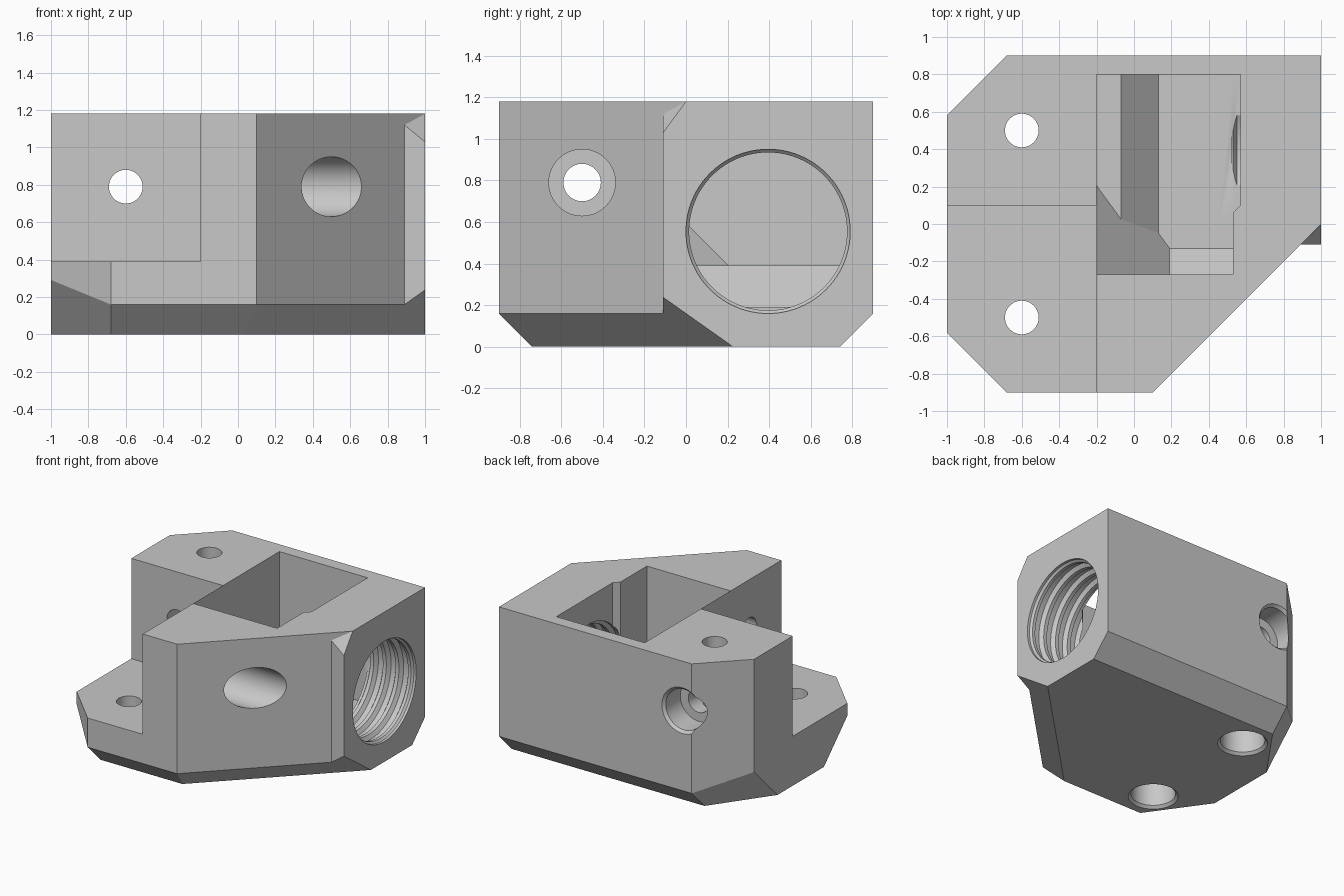
import bpy, bmesh, math
from mathutils import Vector

if "Cube" in bpy.data.objects:
    bpy.data.objects.remove(bpy.data.objects["Cube"], do_unlink=True)

grey = bpy.data.materials.new("light_grey")
grey.use_nodes = True
COLOUR = (0.58, 0.58, 0.58, 1)
grey.diffuse_color = COLOUR
grey.node_tree.nodes["Principled BSDF"].inputs["Base Color"].default_value = COLOUR


def finish(bm, name):
    bmesh.ops.recalc_face_normals(bm, faces=bm.faces[:])
    mesh = bpy.data.meshes.new(name)
    bm.to_mesh(mesh)
    bm.free()
    mesh.materials.append(grey)
    ob = bpy.data.objects.new(name, mesh)
    bpy.context.collection.objects.link(ob)
    return ob


def loft(bm, rings):
    """Closed skin over matching rings of points, capped at both ends."""
    rings = [[bm.verts.new(p) for p in ring] for ring in rings]
    for a, b in zip(rings, rings[1:]):
        for i in range(len(a)):
            j = (i + 1) % len(a)
            bm.faces.new((a[i], a[j], b[j], b[i]))
    bm.faces.new(rings[0][::-1])
    bm.faces.new(rings[-1])


def slice_off(bm, point, normal):
    """Remove everything beyond a plane and close the opening."""
    bmesh.ops.bisect_plane(
        bm, geom=bm.verts[:] + bm.edges[:] + bm.faces[:], dist=1e-5,
        plane_co=point, plane_no=Vector(normal).normalized(), clear_outer=True)
    bmesh.ops.delete(bm, geom=[e for e in bm.edges if e.is_wire], context="EDGES")
    rim = [e for e in bm.edges if e.is_boundary]
    if rim:
        bmesh.ops.holes_fill(bm, edges=rim, sides=0)
    bmesh.ops.remove_doubles(bm, verts=bm.verts[:], dist=1e-5)


def prism(name, outline, lo, hi, axis="Z", planes=()):
    """Extrude an outline along an axis, then slice it by (point, outward normal) planes."""
    bm = bmesh.new()
    loft(bm, [[(u, v, w) if axis == "Z" else (u, w, v) for u, v in outline] for w in (lo, hi)])
    bmesh.ops.recalc_face_normals(bm, faces=bm.faces[:])
    for point, normal in planes:
        slice_off(bm, point, normal)
    return finish(bm, name)


def lathe(name, origin, direction, profile, n=64):
    """Revolved solid from (distance, radius) pairs along a direction."""
    turn = Vector(direction).to_track_quat("Z", "Y")
    angles = [math.tau * i / n for i in range(n)]
    bm = bmesh.new()
    loft(bm, [[Vector(origin) + turn @ Vector((r * math.cos(a), r * math.sin(a), d))
               for a in angles] for d, r in profile])
    return finish(bm, name)


# Main block with its bevelled lower edges
body = prism(
    "bracket_body",
    [(-.68, -.9), (.1, -.9), (.89, -.11), (1, -.11), (1, .9), (-.68, .9), (-1, .58), (-1, -.58)],
    0, 1.18,
    planes=[((0, -.74, 0), (0, -1, -1)), ((0, .74, 0), (0, 1, -1)),
            ((.89, -.11, .16), (1, -1, -math.sqrt(2))),
            ((-.68, -.74, 0), (-1.41, -1, -1)), ((-.68, .74, 0), (-1.41, 1, -1))])

# Open step at the front
cutters = [prism("step_cut", [(-1.2, -1.1), (-.2, -1.1), (-.2, .1), (-1.2, .1)], .39, 1.4)]

# Bevel on the small upper corner
corner = [(.87, -.13), (1.02, -.13), (1.02, .02)]
bm = bmesh.new()
loft(bm, [[(x, y, 1.18 - .818 * (x - 1) + 1.364 * y) for x, y in corner],
          [(x, y, 1.4) for x, y in corner]])
cutters.append(finish(bm, "corner_cut"))

# Pocket with stepped floor and two sloped end faces
toe = (.19, -.13, .19)
cutters.append(prism(
    "pocket_cut", [(-.2, .39), (-.07, .39), (.13, .19), (.53, .19), (.53, 1.4), (-.2, 1.4)],
    -.27, .8, "Y", [(toe, (-1.37, -1, -1)), (toe, (0, -1, -1))]))
cutters.append(prism("pocket_side_cut", [(.45, -.02), (.57, .1), (.57, .8), (.45, .8)], .19, 1.4))


# Counterbored bolt holes
def bolt(name, origin, direction, length):
    return lathe(name, origin, direction,
                 [(-.02, .2), (.02, .16), (.2, .16), (.2, .09), (length, .09)])


cutters.append(bolt("front_bolt_hole", (-.6, -.5, 0), (0, 0, 1), .6))
cutters.append(bolt("rear_bolt_hole", (-.6, .5, 0), (0, 0, 1), 1.3))
cutters.append(bolt("back_bolt_hole", (-.6, .9, .79), (0, -1, 0), .9))
cutters.append(lathe("diagonal_bolt_hole", (.95, -.5, .79), (-1, 0, 0),
                     [(0, .16), (.95, .16), (.95, .09), (1.3, .09)]))

# Threaded bore in the side
thread = [(-.05, .395), (.02, .395), (.035, .38)]
for k in range(4):
    d = .06 + k * .11
    thread += [(d, .38), (d + .02, .41), (d + .06, .41), (d + .08, .38)]
thread.append((.475, .38))
cutters.append(lathe("threaded_bore", (1, .395, .555), (-1, 0, 0), thread, 96))

# Carve everything out of the block
bpy.context.view_layer.objects.active = body
for cutter in cutters:
    cutter.hide_render = True
    mod = body.modifiers.new(cutter.name, "BOOLEAN")
    mod.operation = "DIFFERENCE"
    mod.solver = "EXACT"
    mod.object = cutter
    bpy.ops.object.modifier_apply(modifier=mod.name)
    bpy.data.objects.remove(cutter, do_unlink=True)

bpy.ops.object.select_all(action="DESELECT")
body.select_set(True)
bpy.ops.object.shade_smooth_by_angle(angle=math.radians(20))
